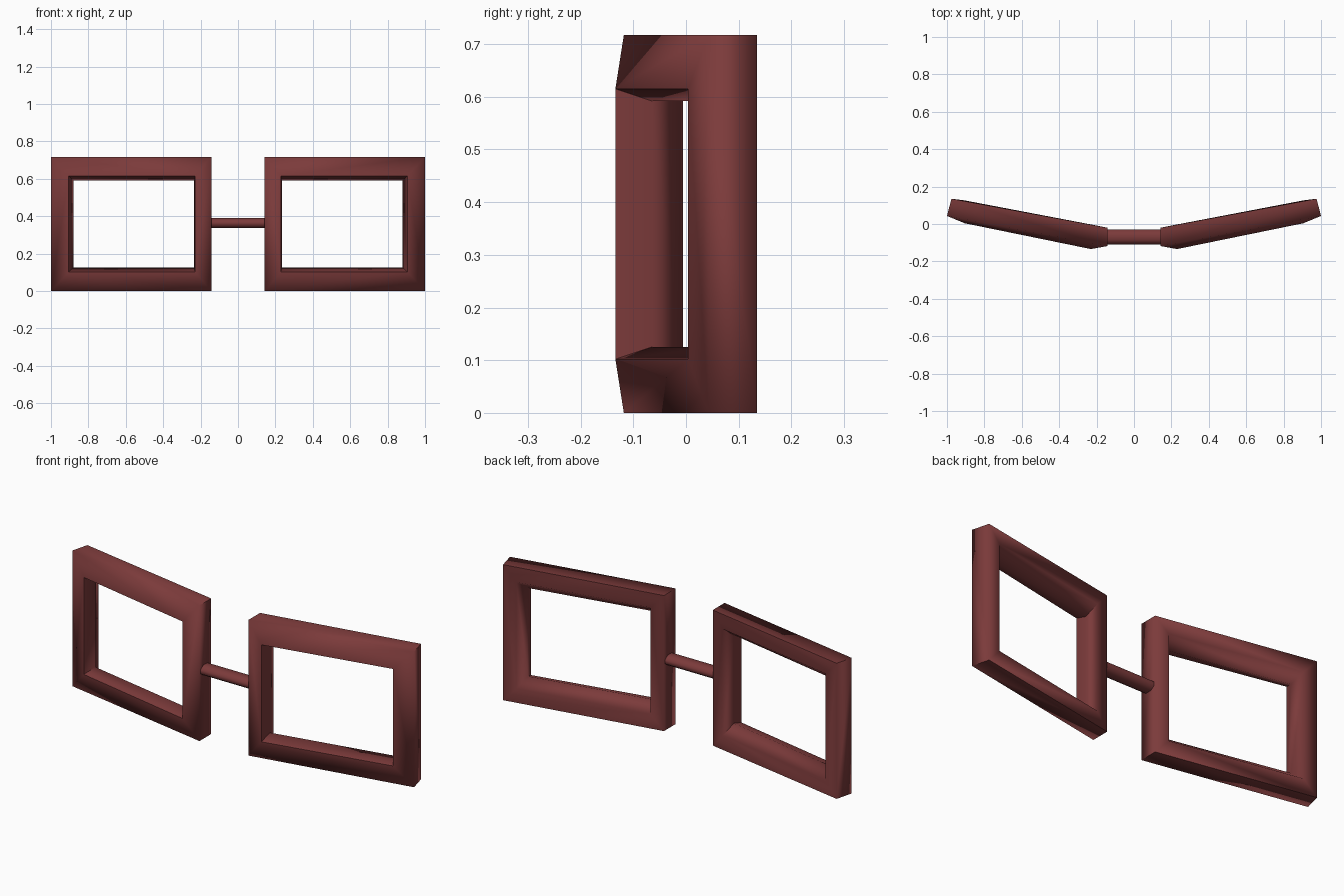
import bpy, bmesh, math

if "Cube" in bpy.data.objects:
    bpy.data.objects.remove(bpy.data.objects["Cube"])

mat = bpy.data.materials.new("dark_red_brown")
mat.diffuse_color = (0.2, 0.043, 0.043, 1)
mat.use_nodes = True
mat.node_tree.nodes["Principled BSDF"].inputs["Base Color"].default_value = mat.diffuse_color
H = 0.717

# Rim cross-section: (x, y) at the nose end, (x, y) at the temple end, vertical inset
PROFILE = [
    (0.143, -0.118, 1.000, 0.043, 0.000),   # outer front
    (0.230, -0.134, 0.905, 0.004, 0.102),   # front ridge
    (0.234, -0.065, 0.880, 0.064, 0.125),   # inner tip
    (0.212, -0.006, 0.905, 0.126, 0.077),   # back ridge
    (0.143, -0.020, 0.976, 0.135, 0.000),   # outer back
]


def finish(name, bm):
    bmesh.ops.recalc_face_normals(bm, faces=bm.faces)
    me = bpy.data.meshes.new(name)
    bm.to_mesh(me)
    bm.free()
    me.materials.append(mat)
    ob = bpy.data.objects.new(name, me)
    bpy.context.collection.objects.link(ob)
    bpy.ops.object.select_all(action='DESELECT')
    ob.select_set(True)
    bpy.context.view_layer.objects.active = ob
    bpy.ops.object.shade_smooth_by_angle(angle=math.radians(84))
    return ob


def bridge_rings(bm, rings, closed):
    n = len(rings[0])
    for i in range(len(rings) if closed else len(rings) - 1):
        a, b = rings[i], rings[(i + 1) % len(rings)]
        for k in range(n):
            j = (k + 1) % n
            bm.faces.new((a[k], a[j], b[j], b[k]))


# Rectangular rims, mitred at four corners and mirrored
for name, s in (("left_rim", -1), ("right_rim", 1)):
    bm = bmesh.new()
    rings = []
    for outer, top in ((0, 0), (1, 0), (1, 1), (0, 1)):
        rings.append([bm.verts.new((s * p[2 * outer], p[2 * outer + 1],
                                    H - p[4] if top else p[4])) for p in PROFILE])
    bridge_rings(bm, rings, True)
    finish(name, bm)

# Nose bridge bar
bm = bmesh.new()
rings = [[bm.verts.new((x, -0.069 + 0.043 * math.cos(a), 0.363 + 0.029 * math.sin(a)))
          for a in (math.tau * (i + 0.5) / 8 for i in range(8))]
         for x in (-0.16, 0.16)]
bridge_rings(bm, rings, False)
for r in rings:
    bm.faces.new(r)
finish("nose_bridge", bm)
